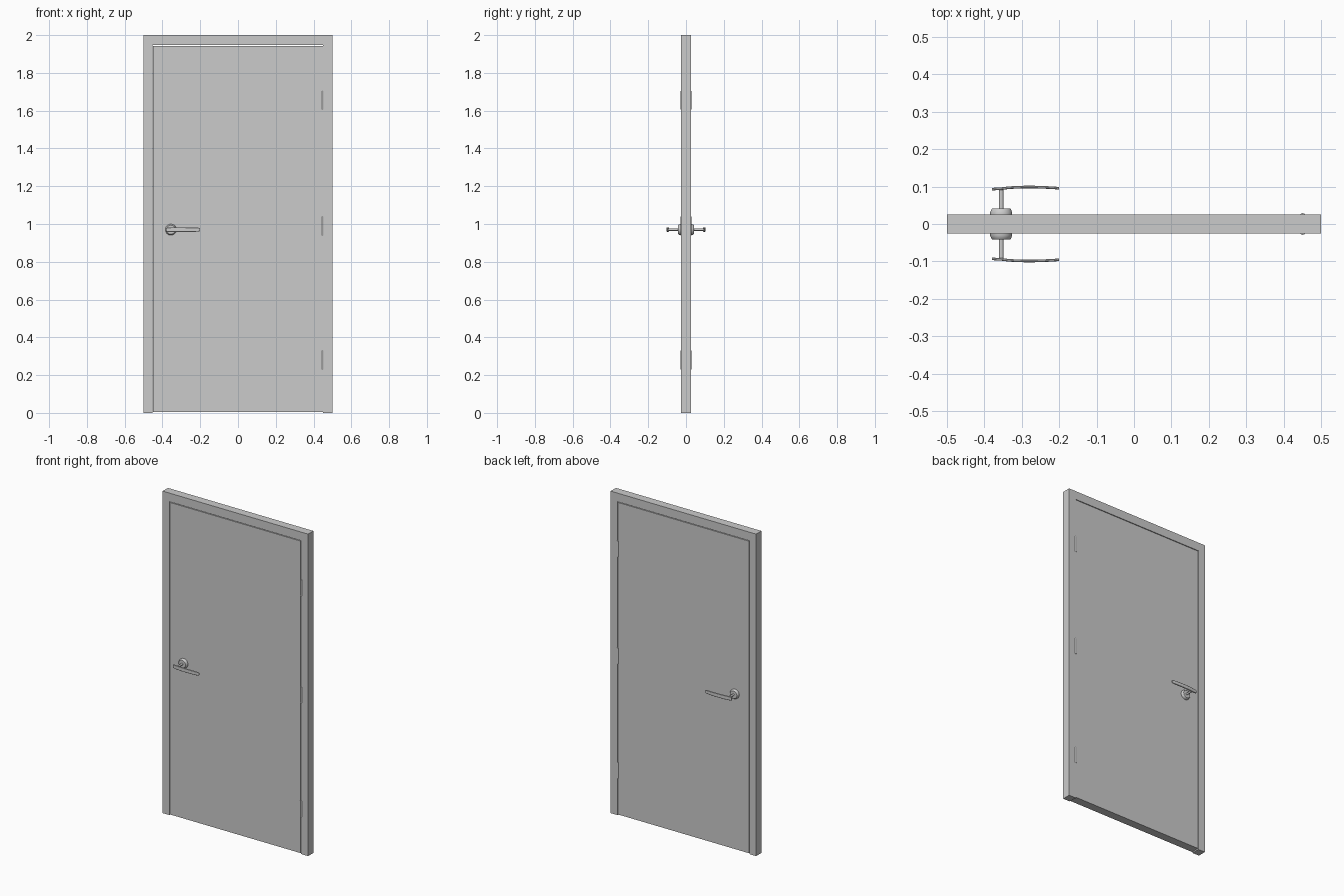
import bpy, bmesh, math

if "Cube" in bpy.data.objects:
    bpy.data.objects.remove(bpy.data.objects["Cube"])

HALF = 0.026              # half thickness of frame and door
KNOB_X, KNOB_Z = -0.355, 0.97


def finish(name, bm, smooth=False, mirror=False):
    bmesh.ops.recalc_face_normals(bm, faces=bm.faces)
    mesh = bpy.data.meshes.new(name)
    bm.to_mesh(mesh)
    bm.free()
    ob = bpy.data.objects.new(name, mesh)
    bpy.context.collection.objects.link(ob)
    bpy.ops.object.select_all(action='DESELECT')
    ob.select_set(True)
    bpy.context.view_layer.objects.active = ob
    if smooth:
        bpy.ops.object.shade_smooth_by_angle(angle=math.radians(35))
    if mirror:
        mod = ob.modifiers.new("both_sides", 'MIRROR')
        mod.use_axis = (False, True, False)
    return ob


def slab(name, outline):
    """Extrude an x-z outline through the door thickness."""
    bm = bmesh.new()
    face = bm.faces.new([bm.verts.new((x, -HALF, z)) for x, z in outline])
    ext = bmesh.ops.extrude_face_region(bm, geom=[face])
    verts = [v for v in ext["geom"] if isinstance(v, bmesh.types.BMVert)]
    bmesh.ops.translate(bm, vec=(0, 2 * HALF, 0), verts=verts)
    return finish(name, bm)


def loft(name, rings, mirror=True):
    """Skin closed rings of equal length and cap both ends."""
    bm = bmesh.new()
    loops = [[bm.verts.new(p) for p in ring] for ring in rings]
    n = len(loops[0])
    for a, b in zip(loops, loops[1:]):
        for i in range(n):
            j = (i + 1) % n
            bm.faces.new((a[i], a[j], b[j], b[i]))
    bm.faces.new(loops[0][::-1])
    bm.faces.new(loops[-1])
    return finish(name, bm, smooth=True, mirror=mirror)


def turned(name, profile, n):
    """Round part along y at the handle position, profile of (radius, y)."""
    angles = [2 * math.pi * i / n for i in range(n)]
    return loft(name, [[(KNOB_X + r * math.cos(a), y, KNOB_Z + r * math.sin(a))
                        for a in angles] for r, y in profile])


# Frame: two jambs and a head in one piece
slab("door_frame", [(-0.5, 0), (-0.453, 0), (-0.453, 1.947), (0.451, 1.947),
                    (0.451, 0), (0.5, 0), (0.5, 2), (-0.5, 2)])

# Door leaf with a thin gap all round
slab("door_leaf", [(-0.450, 0.005), (0.449, 0.005), (0.449, 1.943), (-0.450, 1.943)])

# Hinge barrels, showing slightly on both faces
for label, z in (("lower", 0.28), ("middle", 0.99), ("upper", 1.655)):
    ring = [(0.451 + 0.007 * math.cos(a), -0.022 + 0.007 * math.sin(a))
            for a in (2 * math.pi * i / 16 for i in range(16))]
    loft(label + "_hinge", [[(x, y, z + dz) for x, y in ring] for dz in (-0.05, 0.05)])

# Handle rose and spindle
turned("handle_rose", [(0.0295, -0.024), (0.0295, -0.031), (0.0255, -0.040),
                       (0.0235, -0.0415)], 32)
turned("handle_spindle", [(0.006, -0.040), (0.006, -0.094)], 16)

# Lever: gently bowed bar with a rounded section; stations are x, y, half height
stations = [(-0.380, 0.0925, 0.009), (-0.374, 0.0935, 0.011), (-0.355, 0.0945, 0.012),
            (-0.335, 0.0970, 0.012), (-0.310, 0.0985, 0.012), (-0.280, 0.0990, 0.012),
            (-0.250, 0.0985, 0.0115), (-0.220, 0.0970, 0.011), (-0.206, 0.0960, 0.010),
            (-0.200, 0.0955, 0.007)]
rings = []
for x, y, h in stations:
    t, c = 0.0035, 0.0018
    section = [(-t, h - c), (-t + c, h), (t - c, h), (t, h - c),
               (t, c - h), (t - c, -h), (c - t, -h), (-t, c - h)]
    rings.append([(x, -y + dy, KNOB_Z + dz) for dy, dz in section])
loft("handle_lever", rings)
